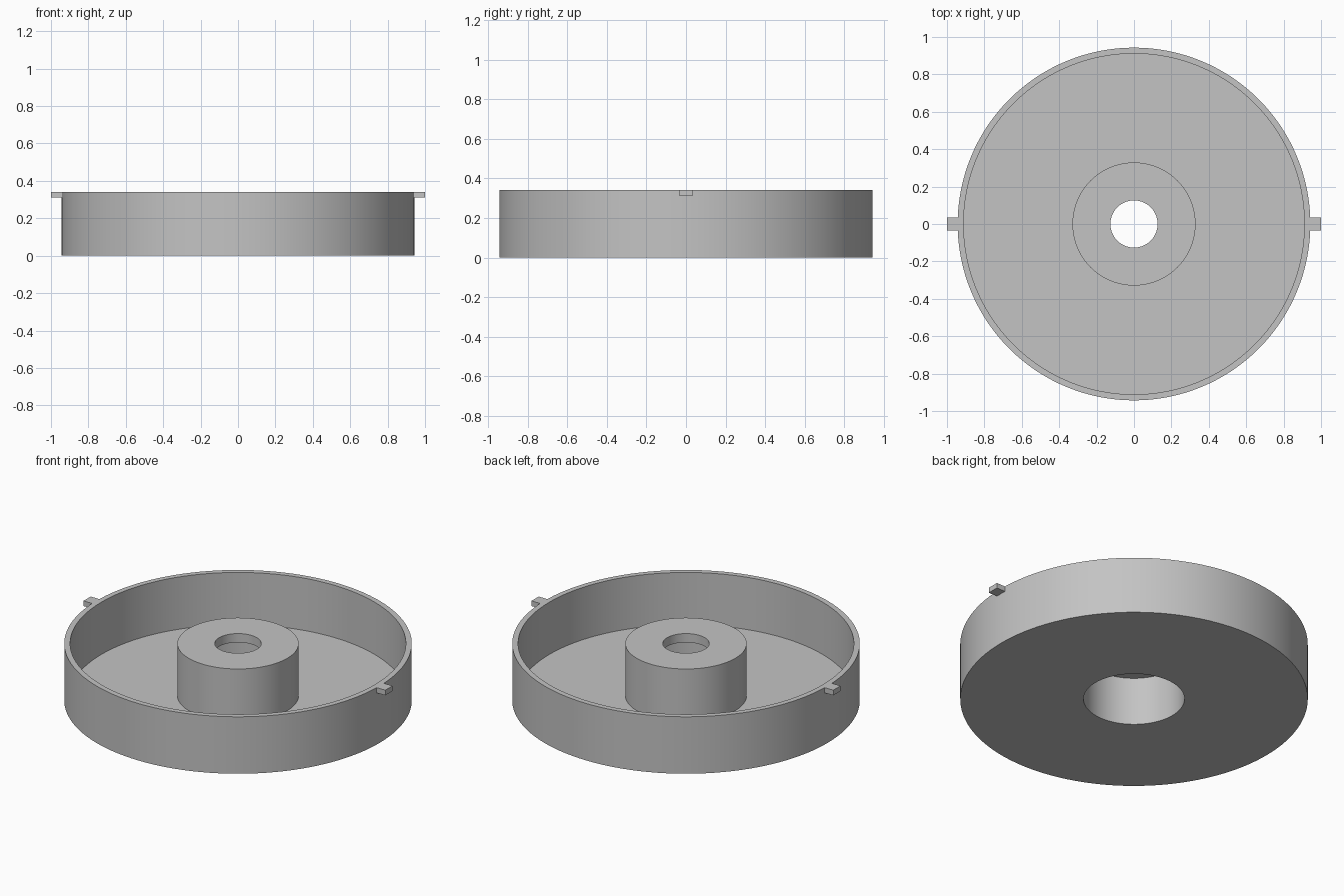
import bpy
import bmesh
import math
from mathutils import Matrix, Vector

cube = bpy.data.objects.get("Cube")
if cube:
    bpy.data.objects.remove(cube, do_unlink=True)

# Overall dimensions
SEGMENTS = 128
HEIGHT, FLOOR = 0.341, 0.028
OUTER, INNER = 0.943, 0.911
HUB, BORE, HOLE = 0.329, 0.274, 0.126
LIP_UNDERSIDE = 0.288
TAB_WIDTH, TAB_HEIGHT = 0.068, 0.031

grey = bpy.data.materials.new("plain grey")
grey.use_nodes = True
grey.diffuse_color = (0.55, 0.55, 0.55, 1)
grey.node_tree.nodes["Principled BSDF"].inputs["Base Color"].default_value = grey.diffuse_color


def add_object(name, bm):
    bmesh.ops.recalc_face_normals(bm, faces=bm.faces)
    mesh = bpy.data.meshes.new(name)
    bm.to_mesh(mesh)
    bm.free()
    mesh.materials.append(grey)
    obj = bpy.data.objects.new(name, mesh)
    bpy.context.collection.objects.link(obj)
    return obj


def lathe(name, profile):
    """Spin a closed (radius, height) profile around the z axis."""
    bm = bmesh.new()
    verts = [bm.verts.new((r, 0, z)) for r, z in profile]
    edges = [bm.edges.new((v, verts[i - 1])) for i, v in enumerate(verts)]
    bmesh.ops.spin(bm, geom=verts + edges, cent=(0, 0, 0), axis=(0, 0, 1),
                   angle=math.tau, steps=SEGMENTS, use_merge=True)
    bmesh.ops.remove_doubles(bm, verts=bm.verts, dist=0.0001)
    return add_object(name, bm)


# Dish with rim, floor and hollow hub with a thin lip over the bore
dish = lathe("dish_with_hub", [
    (BORE, 0), (OUTER, 0), (OUTER, HEIGHT), (INNER, HEIGHT),
    (INNER, FLOOR), (HUB, FLOOR), (HUB, HEIGHT), (HOLE, HEIGHT),
    (HOLE, LIP_UNDERSIDE), (BORE, LIP_UNDERSIDE),
])
bpy.context.view_layer.objects.active = dish
dish.select_set(True)
bpy.ops.object.shade_smooth_by_angle(angle=math.radians(30))
dish.select_set(False)

# Locating tabs on both sides of the rim
root = OUTER - 0.002
for side, name in ((1, "left_tab"), (-1, "right_tab")):
    bm = bmesh.new()
    centre = Vector((side * (1 + root) / 2, 0, HEIGHT - TAB_HEIGHT / 2))
    size = Vector((1 - root, TAB_WIDTH, TAB_HEIGHT))
    bmesh.ops.create_cube(bm, size=1, matrix=Matrix.LocRotScale(centre, None, size))
    add_object(name, bm)
